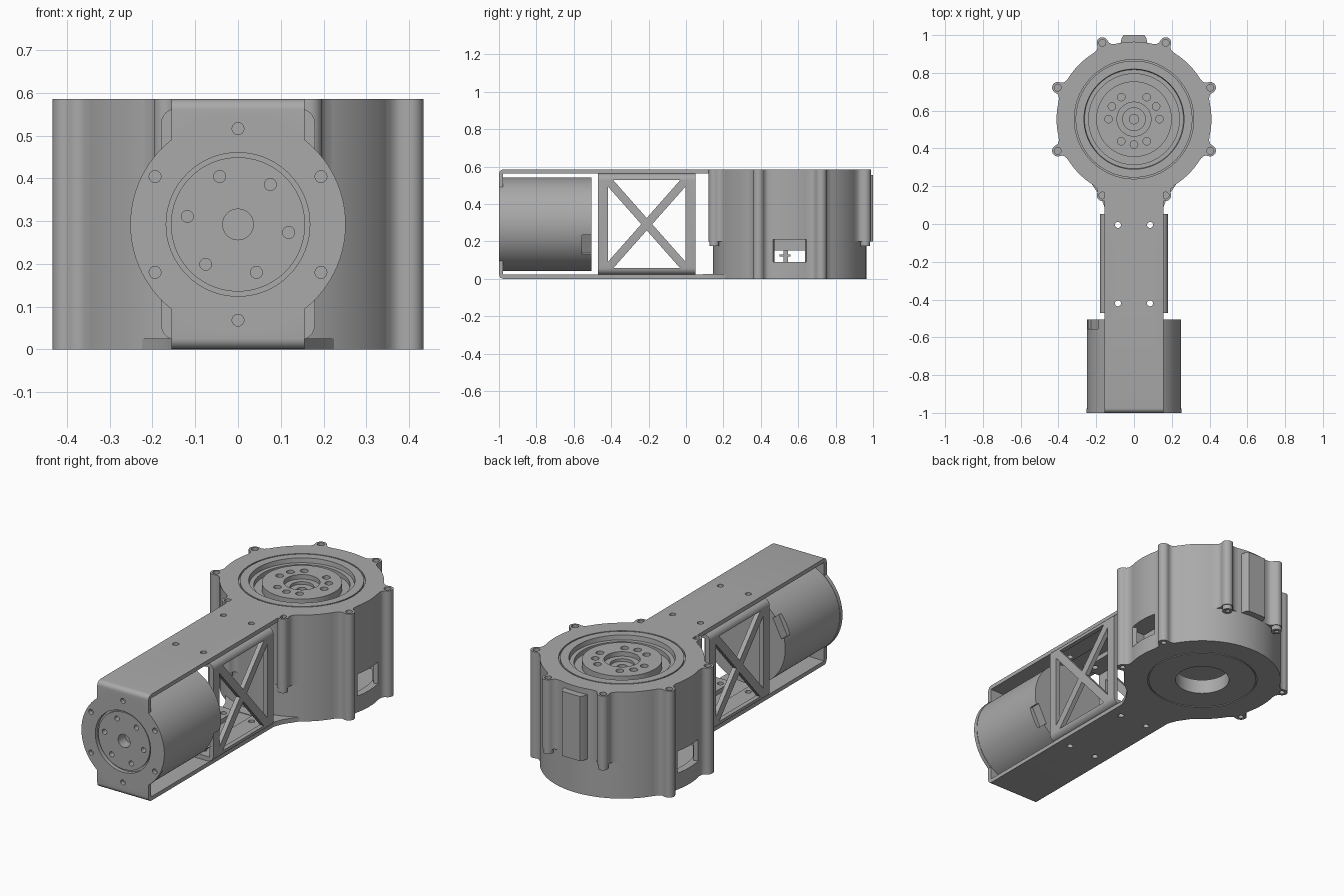
import bpy, bmesh
from math import sin, cos, pi, radians, hypot
from mathutils import Vector

old = bpy.data.objects.get("Cube")
if old:
    bpy.data.objects.remove(old, do_unlink=True)

grey = bpy.data.materials.new("metal grey")
grey.use_nodes = True
grey.diffuse_color = (0.4, 0.4, 0.4, 1)
grey.node_tree.nodes["Principled BSDF"].inputs["Base Color"].default_value = (0.4, 0.4, 0.4, 1)

HUB_Y, MID_Z, TOP = 0.555, 0.292, 0.585
PLATE, ARM_W = 0.022, 0.156
PLACE = {"x": lambda u, v, w: (w, u, v),
         "y": lambda u, v, w: (u, w, v),
         "z": lambda u, v, w: (u, v, w)}


def finish(name, bm):
    bmesh.ops.recalc_face_normals(bm, faces=bm.faces)
    mesh = bpy.data.meshes.new(name)
    bm.to_mesh(mesh)
    bm.free()
    mesh.materials.append(grey)
    ob = bpy.data.objects.new(name, mesh)
    bpy.context.collection.objects.link(ob)
    return ob


def add_prism(bm, pts, a, b, axis):
    """Extrude a flat outline from a to b along an axis."""
    lo = [bm.verts.new(PLACE[axis](u, v, a)) for u, v in pts]
    hi = [bm.verts.new(PLACE[axis](u, v, b)) for u, v in pts]
    bm.faces.new(lo)
    bm.faces.new(hi)
    for i in range(len(pts)):
        j = (i + 1) % len(pts)
        bm.faces.new((lo[i], lo[j], hi[j], hi[i]))


def prisms(name, items):
    bm = bmesh.new()
    for item in items:
        add_prism(bm, *item)
    return finish(name, bm)


def arc(u, v, r, start, end, n):
    return [(u + r * cos(radians(start + (end - start) * i / n)),
             v + r * sin(radians(start + (end - start) * i / n))) for i in range(n + 1)]


def circle(u, v, r, n=24):
    return arc(u, v, r, 0, 360, n)[:-1]


def rect(u0, u1, v0, v1):
    return [(u0, v0), (u1, v0), (u1, v1), (u0, v1)]


def ring(u, v, r, start, count):
    return [(u + r * cos(radians(start) + 2 * pi * i / count),
             v + r * sin(radians(start) + 2 * pi * i / count)) for i in range(count)]


def boolean(ob, items, mode="DIFFERENCE"):
    tool = prisms("cutter", items)
    tool.hide_render = True
    mod = ob.modifiers.new("cut", "BOOLEAN")
    mod.operation, mod.solver, mod.object = mode, "EXACT", tool
    bpy.context.view_layer.objects.active = ob
    bpy.ops.object.modifier_apply(modifier=mod.name)
    bpy.data.objects.remove(tool, do_unlink=True)


# Round housing: lathed shell with stepped top, hollow base and bored floor
profile = [(0, .15), (.37, .15), (.37, .08), (.14, .08), (.14, 0), (.28, 0), (.28, .006),
           (.286, .006), (.286, 0), (.41, 0), (.41, TOP), (.316, TOP), (.316, .573),
           (.309, .573), (.309, TOP), (.265, TOP), (.262, .56), (.24, .56), (.24, .535),
           (.2, .535), (.2, .575), (.09, .575), (.09, .55), (.06, .55), (.06, .535),
           (.025, .535), (.025, .5), (0, .5)]
bm = bmesh.new()
verts = [bm.verts.new((r, HUB_Y, z)) for r, z in profile]
edges = [bm.edges.new(pair) for pair in zip(verts, verts[1:])]
bmesh.ops.spin(bm, geom=verts + edges, cent=(0, HUB_Y, 0), axis=(0, 0, 1),
               angle=2 * pi, steps=96, use_duplicate=False)
bmesh.ops.remove_doubles(bm, verts=bm.verts, dist=1e-4)
housing = finish("round_housing", bm)

# Side windows and bolt circle in the output disc
windows = [(rect(.44, .66, .09, .21), s * .3, s * .6, "x") for s in (-1, 1)]
bolts = ring(0, HUB_Y, .135, 0, 6) + ring(0, HUB_Y, .135, 30, 3)
boolean(housing, windows + [(circle(x, y, .02, 20), .53, .7, "z") for x, y in bolts])

# Small connector seen inside the window
prisms("inner_connector", [(rect(.5, .56, .118, .13), .29, .33, "x"),
                           (rect(.52, .545, .075, .152), .29, .33, "x")])

# Lugs around the housing, those at front and back stop short with a screw tip
outline = [(.38, -.07), (.404, -.07), (.408, -.055), (.414, -.042), (.424, -.033)]
outline += arc(.437, 0, .03, -90, 90, 12) + [(u, -v) for u, v in reversed(outline)]
for k in range(8):
    a = radians(22.5 + 45 * k)
    short = abs(sin(a)) > .8
    pts = [(u * cos(a) - v * sin(a), HUB_Y + u * sin(a) + v * cos(a)) for u, v in outline]
    cx, cy = .437 * cos(a), HUB_Y + .437 * sin(a)
    lug = prisms("housing_lug", [(pts, .2 if short else 0, TOP, "z")])
    holes = [(circle(cx, cy, .018, 16), TOP - .03, .7, "z")]
    if not short:
        holes.append((circle(cx, cy, .014, 16), -.1, .03, "z"))
    boolean(lug, holes)
    if short:
        tip = prisms("screw_tip", [(circle(cx, cy, .026), .175, .21, "z")])
        boolean(tip, [(circle(cx, cy, .013, 6), .1, .19, "z")])

# Raised pad on the back of the housing
prisms("back_pad", [([(-.075, .94), (.075, .94), (.065, .985), (.055, 1), (-.055, 1),
                      (-.065, .985)], .2, .555, "z")])

# Bent sheet arm: two long plates joined by the front plate
R, END = .025, .19
outer = [(END, 0)] + arc(-1 + R, R, R, 270, 180, 6)
inner = [(END, PLATE), (-1 + PLATE, PLATE)]
half = outer + [(u, TOP - v) for u, v in reversed(outer)]
half += [(u, TOP - v) for u, v in inner] + inner[::-1]
arm = prisms("bent_arm", [(half, -ARM_W, ARM_W, "x")])
boolean(arm, [(circle(0, MID_Z, .252, 96), -1, -1 + PLATE, "y")], "UNION")
screws = [(circle(s * .085, y, .016, 16), -.1, .7, "z") for s in (-1, 1) for y in (-.005, -.42)]
face_holes = [(circle(x, z, .014, 16), -1.1, -.9, "y") for x, z in ring(0, MID_Z, .224, 30, 6)]
boolean(arm, screws + face_holes + [(circle(0, MID_Z, .168, 72), -1.1, -.9, "y")])

# Flared foot joining the lower plate to the housing
prisms("arm_foot", [([(-ARM_W, .09), (ARM_W, .09), (.175, .14), (.23, .22), (-.23, .22),
                      (-.175, .14)], 0, .025, "z")])

# Motor can with output face, centre bore, bolt holes and two side notches
motor = prisms("motor_can", [(circle(0, MID_Z, .25, 96), -1 + PLATE, -.505, "y")])
boolean(motor, [(circle(0, MID_Z, .157, 72), -.99, -.95, "y")], "UNION")
cuts = [(circle(x, z, .014, 16), -1.1, -.95, "y") for x, z in ring(0, MID_Z, .12, -9, 6)]
cuts.append((circle(0, MID_Z, .036, 32), -1.1, -.93, "y"))
for a in (radians(-27), radians(153)):
    out, tan = Vector((cos(a), sin(a))), Vector((-sin(a), cos(a)))
    corners = [out * u + tan * v + Vector((0, MID_Z)) for u, v in rect(.225, .3, -.058, .058)]
    cuts.append(([tuple(c) for c in corners], -.555, -.45, "y"))
boolean(motor, cuts)

# Pair of cross-braced side channels
W, Z0, Z1, C = .18, PLATE, TOP - PLATE, .035
section = (arc(W - C, Z0 + C, C, -90, 0, 6) + arc(W - C, Z1 - C, C, 0, 90, 6)
           + arc(C - W, Z1 - C, C, 90, 180, 6) + arc(C - W, Z0 + C, C, 180, 270, 6))
brace = prisms("cross_brace", [(section, -.47, .052, "y")])
boolean(brace, [(rect(.025 - W, W - .025, Z0 + .025, Z1 - .025), -.6, .2, "y")])
boolean(brace, [(rect(-.05, .05, -.1, .7), -.6, .2, "y")])
hw, hh, cy, t = .208, .235, -.21, .022
dy, dz = t * hypot(hw, hh) / hh, t * hypot(hw, hh) / hw
tris = []
for s in (-1, 1):
    side = [(s * dy, 0), (s * hw, hh - dz), (s * hw, dz - hh)]
    cap = [(0, s * dz), (hw - dy, s * hh), (dy - hw, s * hh)]
    tris += [([(cy + u, MID_Z + v) for u, v in tri], -.3, .3, "x") for tri in (side, cap)]
boolean(brace, tris)
boolean(brace, screws)

# Smooth the round surfaces, keep the edges crisp
bpy.ops.object.select_all(action="DESELECT")
for ob in bpy.context.collection.objects:
    if ob.type == "MESH":
        ob.select_set(True)
        bpy.context.view_layer.objects.active = ob
bpy.ops.object.shade_smooth_by_angle(angle=radians(30))
